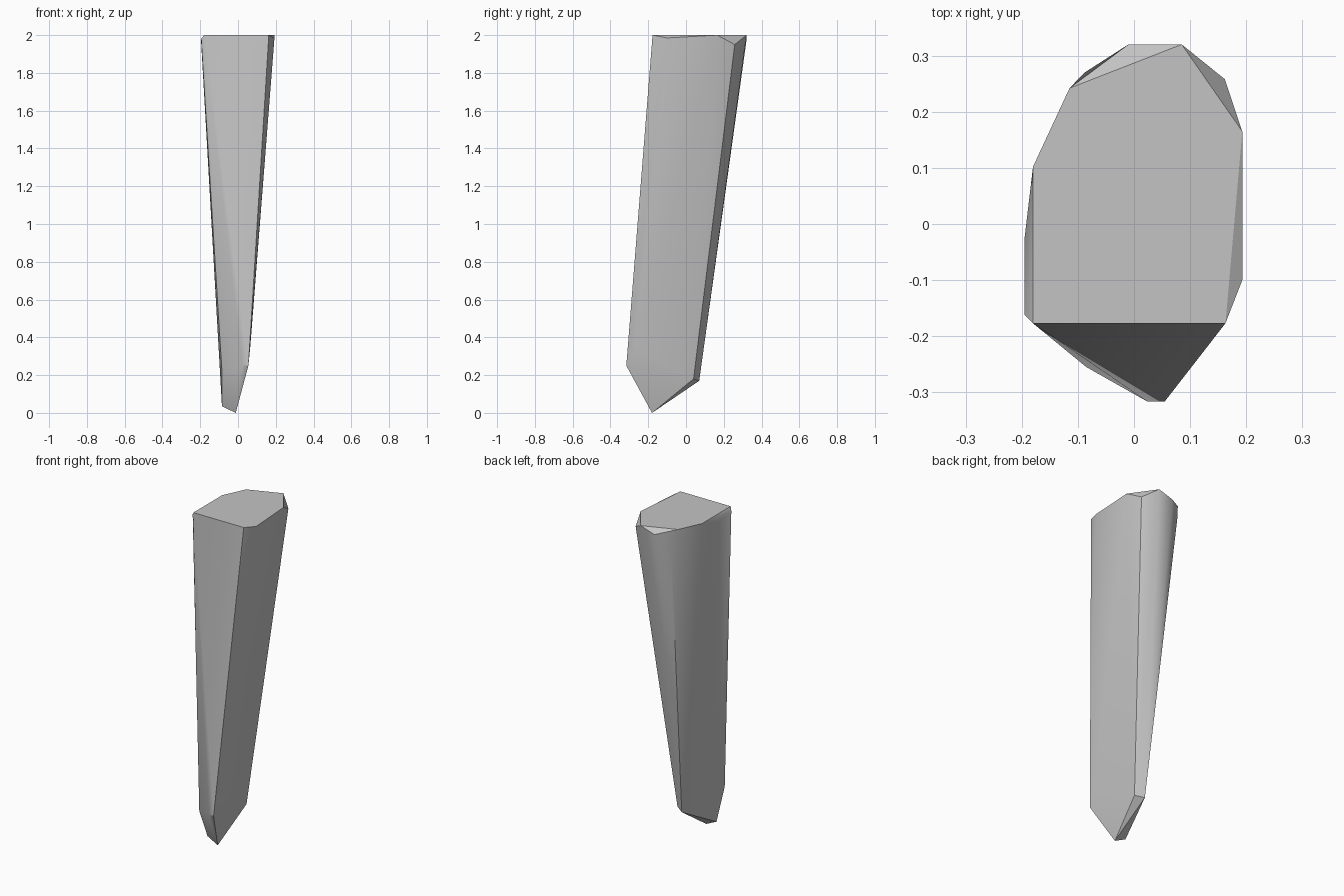
import bpy, bmesh, math

cube = bpy.data.objects.get("Cube")
if cube:
    bpy.data.objects.remove(cube, do_unlink=True)

# Flat cut at the top, with its chipped rim just below
top_cut = [(-.18, -.177, 2), (.163, -.177, 2), (.193, .165, 2),
           (.085, .32, 2), (-.115, .242, 2), (-.18, .102, 2)]
rim_chips = [(.193, -.1, 1.985), (.162, .258, 1.95), (-.01, .32, 1.97),
             (-.088, .27, 1.9), (-.195, -.025, 1.96), (-.195, -.162, 1.98)]
# Narrow lower end, running into a chisel tip
lower_end = [(.055, -.316, .25), (.023, -.316, .25), (-.085, -.255, .22),
             (.03, .04, .18), (-.02, .07, .17), (.065, -.27, .35)]
tip = [(-.012, -.18, 0), (-.085, -.175, .035)]

# Faceted shard wrapped around the corner points
bm = bmesh.new()
for corner in top_cut + rim_chips + lower_end + tip:
    bm.verts.new(corner)
hull = bmesh.ops.convex_hull(bm, input=bm.verts)
loose = {g for g in hull["geom_interior"] + hull["geom_unused"]
         if isinstance(g, bmesh.types.BMVert)}
bmesh.ops.delete(bm, geom=list(loose), context="VERTS")
bmesh.ops.dissolve_limit(bm, angle_limit=math.radians(0.5),
                         verts=bm.verts, edges=bm.edges)
bmesh.ops.recalc_face_normals(bm, faces=bm.faces)
mesh = bpy.data.meshes.new("stone_shard")
bm.to_mesh(mesh)
bm.free()

shard = bpy.data.objects.new("stone_shard", mesh)
bpy.context.collection.objects.link(shard)

# Plain grey stone
stone = bpy.data.materials.new("grey_stone")
stone.use_nodes = True
grey = (.55, .55, .55, 1)
stone.diffuse_color = grey
stone.node_tree.nodes["Principled BSDF"].inputs["Base Color"].default_value = grey
mesh.materials.append(stone)

# Soft sides with crisp broken edges
bpy.ops.object.select_all(action="DESELECT")
shard.select_set(True)
bpy.context.view_layer.objects.active = shard
bpy.ops.object.shade_smooth_by_angle(angle=math.radians(30))
